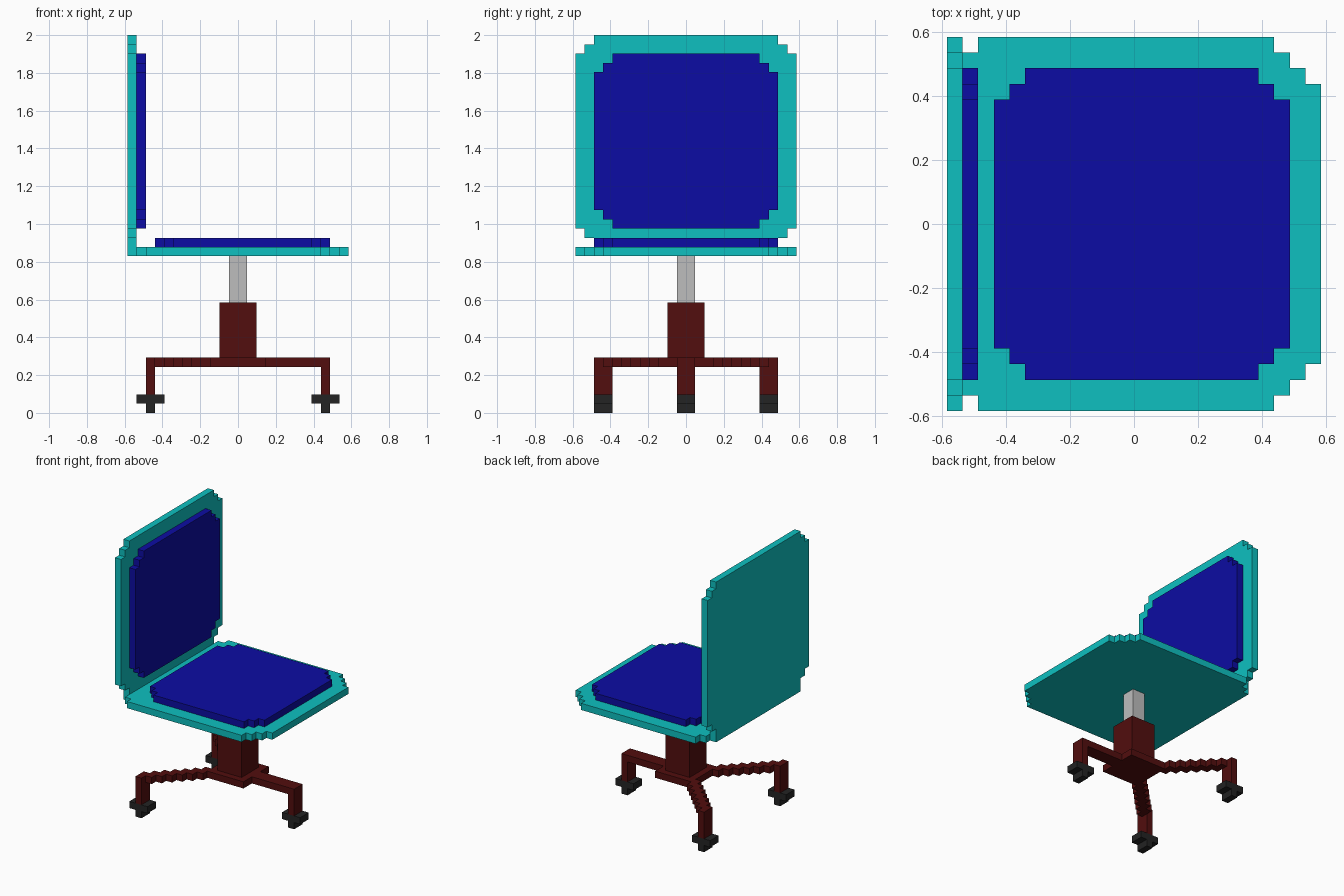
import bpy
import bmesh
from mathutils import Vector

cube = bpy.data.objects.get("Cube")
if cube:
    bpy.data.objects.remove(cube, do_unlink=True)

U = 2 / 41  # one block of the grid


def material(name, r, g, b):
    m = bpy.data.materials.new(name)
    m.use_nodes = True
    m.diffuse_color = (r, g, b, 1)
    bsdf = next(n for n in m.node_tree.nodes if n.type == 'BSDF_PRINCIPLED')
    bsdf.inputs["Base Color"].default_value = (r, g, b, 1)
    return m


TEAL = material("teal shell", 0.0044, 0.527, 0.527)
BLUE = material("blue cushion", 0.0037, 0.0037, 0.366)
RED = material("dark red base", 0.084, 0.0044, 0.0044)
GREY = material("light grey post", 0.515, 0.515, 0.515)
BLACK = material("black caster", 0.017, 0.017, 0.017)


def stepped(name, rows, low, high, axis, mat):
    """Extrude a stepped outline from low to high, in blocks.
    rows are (u0, u1, v0, v1); u, v are x, y for axis z, z, y for axis x
    and x, z for axis y."""
    outline = []
    for u0, u1, v0, v1 in rows:
        outline += [(u0, v0), (u1, v0)]
    for u0, u1, v0, v1 in reversed(rows):
        outline += [(u1, v1), (u0, v1)]
    place = {'z': lambda u, v, w: (u, v, w),
             'x': lambda u, v, w: (w, v, u),
             'y': lambda u, v, w: (u, w, v)}[axis]
    bm = bmesh.new()
    verts = [bm.verts.new(Vector(place(u, v, low)) * U) for u, v in outline]
    face = bm.faces.new(verts)
    new = bmesh.ops.extrude_face_region(bm, geom=[face])["geom"]
    shift = Vector(place(0, 0, high - low)) * U
    bmesh.ops.translate(bm, vec=shift,
                        verts=[g for g in new if isinstance(g, bmesh.types.BMVert)])
    bmesh.ops.recalc_face_normals(bm, faces=bm.faces)
    mesh = bpy.data.meshes.new(name)
    bm.to_mesh(mesh)
    bm.free()
    mesh.materials.append(mat)
    obj = bpy.data.objects.new(name, mesh)
    bpy.context.collection.objects.link(obj)
    return obj


def box(name, x0, x1, y0, y1, z0, z1, mat):
    return stepped(name, [(x0, x1, y0, y1)], z0, z1, 'z', mat)


def panel(*rows):
    """Rows symmetric about the centre line: (u0, u1, half width)."""
    return [(a, b, -h, h) for a, b, h in rows]


# Seat and backrest with stair-stepped corners
stepped("seat", panel((-12, -11, 10), (-11, -10, 11), (-10, 9, 12), (9, 10, 11),
                      (10, 11, 10), (11, 12, 9)), 17, 18, 'z', TEAL)
stepped("seat_cushion", panel((-9, -8, 8), (-8, -7, 9), (-7, 8, 10), (8, 9, 9),
                              (9, 10, 8)), 18, 19, 'z', BLUE)
stepped("backrest", panel((18, 19, 10), (19, 20, 11), (20, 39, 12), (39, 40, 11),
                          (40, 41, 10)), -12, -11, 'x', TEAL)
stepped("back_cushion", panel((20, 21, 8), (21, 22, 9), (22, 37, 10), (37, 38, 9),
                              (38, 39, 8)), -11, -10, 'x', BLUE)

# Central column
box("post", -1, 1, -1, 1, 12, 17, GREY)
box("hub", -2, 2, -2, 2, 6, 12, RED)
box("hub_plate", -3, 3, -3, 3, 5, 6, RED)

# Three arms: one straight, two diagonal staircases
box("straight_arm", 3, 10, -1, 1, 5, 6, RED)
for side, label in ((1, "left"), (-1, "right")):
    rows = []
    for k in range(9, 2, -1):
        a, b = sorted((side * (k - 1), side * (k + 1)))
        rows.append((-k - 1, -k, a, b))
    stepped("diagonal_arm_" + label, rows, 5, 6, 'z', RED)

# Leg and T-shaped caster at the end of each arm
for x, y, label in ((9, 0, "straight"), (-10, 9, "left"), (-10, -9, "right")):
    box("leg_" + label, x, x + 1, y - 1, y + 1, 2, 5, RED)
    stepped("caster_" + label, [(x - 1, x, 1, 2), (x, x + 1, 0, 2),
                                (x + 1, x + 2, 1, 2)], y - 1, y + 1, 'y', BLACK)
